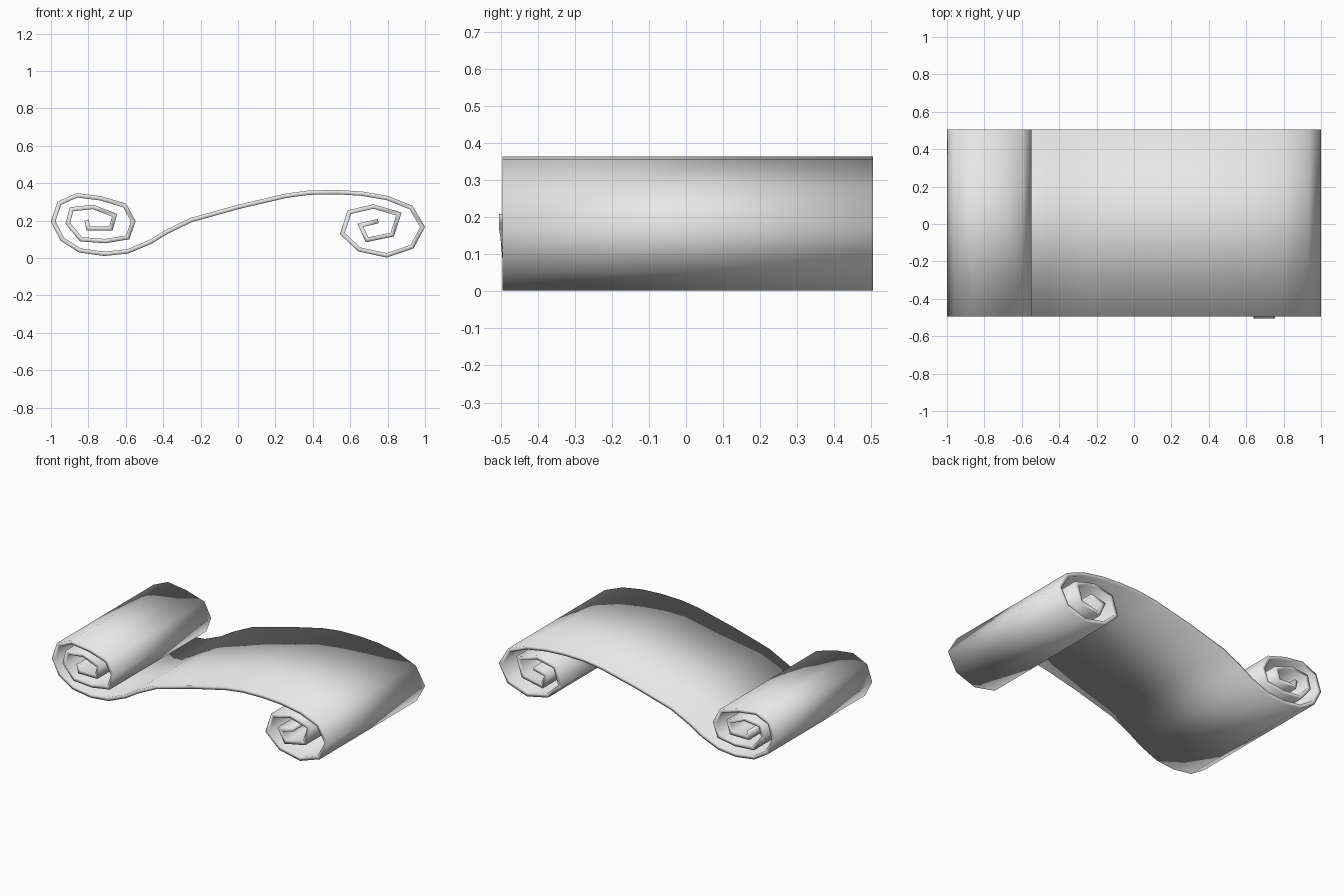
import bpy
import bmesh

cube = bpy.data.objects.get("Cube")
if cube:
    bpy.data.objects.remove(cube, do_unlink=True)

FRONT, BACK, THICKNESS = -0.495, 0.505, 0.023

# Side profile (x, z) of the sheet, in three runs
left_curl = [(-.81, .203), (-.80, .157), (-.68, .157), (-.66, .228), (-.775, .273),
             (-.89, .26), (-.91, .185), (-.84, .1), (-.71, .09), (-.59, .11),
             (-.56, .195), (-.605, .28), (-.73, .318), (-.86, .335), (-.955, .293),
             (-.988, .195), (-.94, .1), (-.845, .04), (-.715, .022), (-.59, .035)]
span = [(-.47, .085), (-.38, .14), (-.25, .203), (.01, .275), (.26, .333),
        (.38, .349), (.525, .352), (.66, .344), (.8, .32)]
right_curl = [(.925, .27), (.987, .165), (.93, .06), (.795, .014), (.65, .045),
              (.558, .13), (.595, .245), (.725, .275), (.86, .235), (.825, .125),
              (.69, .097), (.655, .175), (.75, .197)]
profile = left_curl + span + right_curl

# Sweep the profile from front to back; the inner right tip slips out a little
bm = bmesh.new()
rows = []
for i, (x, z) in enumerate(profile):
    front = FRONT - (0.009 if i >= len(profile) - 2 else 0)
    rows.append((bm.verts.new((x, front, z)), bm.verts.new((x, BACK, z))))
for (a, b), (c, d) in zip(rows, rows[1:]):
    bm.faces.new((a, c, d, b))
mesh = bpy.data.meshes.new("scroll_sheet")
bm.to_mesh(mesh)
bm.free()
mesh.shade_smooth()

sheet = bpy.data.objects.new("scroll_sheet", mesh)
bpy.context.collection.objects.link(sheet)

# Paper thickness, centred on the profile
solid = sheet.modifiers.new("thickness", 'SOLIDIFY')
solid.thickness = THICKNESS
solid.offset = 0
solid.use_even_offset = True

# Plain light grey paper
paper = bpy.data.materials.new("light_grey_paper")
paper.use_nodes = True
colour = (0.8, 0.8, 0.8, 1)
paper.diffuse_color = colour
paper.node_tree.nodes["Principled BSDF"].inputs["Base Color"].default_value = colour
mesh.materials.append(paper)
